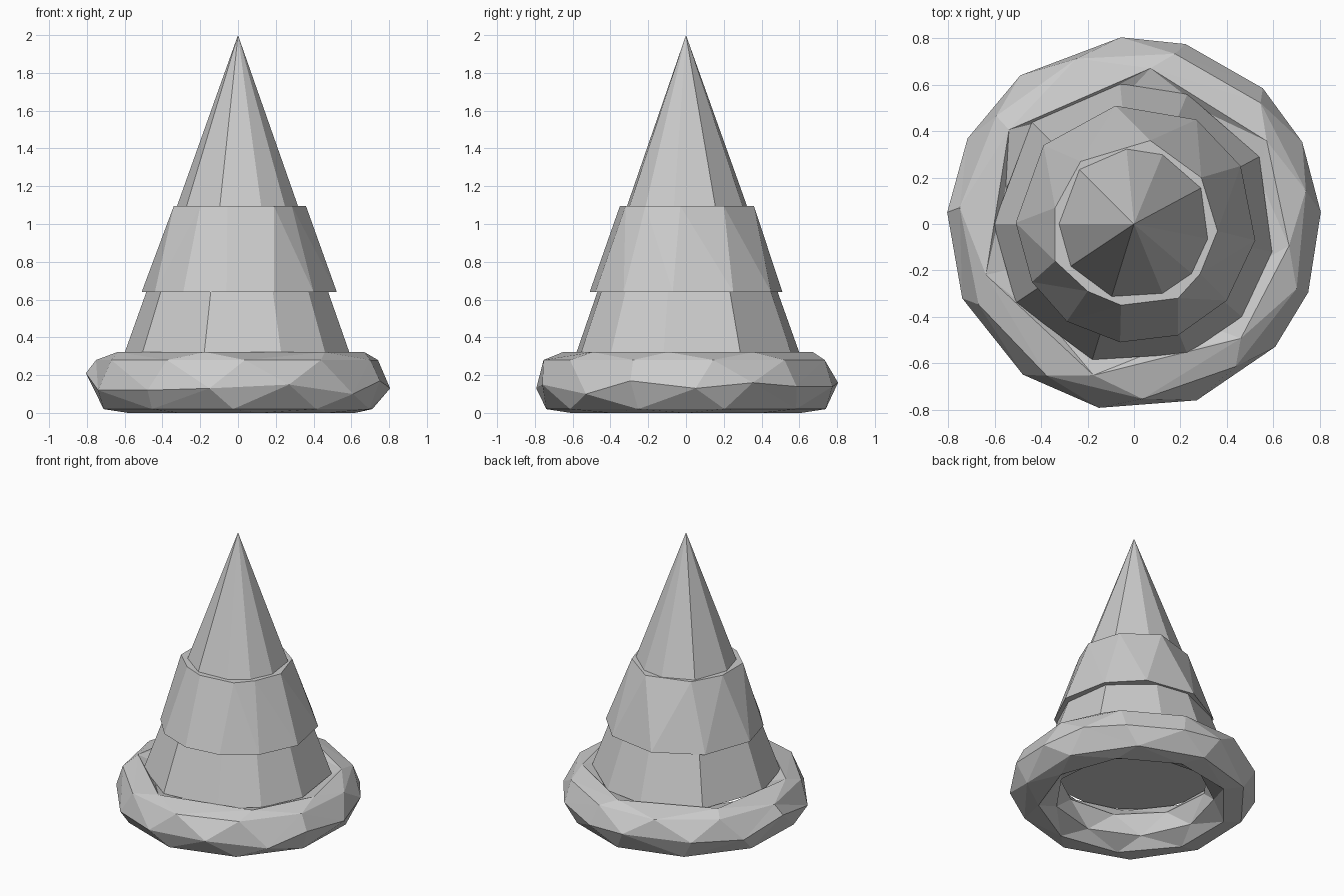
import bpy, bmesh
from math import cos, sin, radians, atan2, tau

if "Cube" in bpy.data.objects:
    bpy.data.objects.remove(bpy.data.objects["Cube"])


def polar(angles, radius, z):
    """Ring of points at given angles; z may be a value or a list."""
    zs = z if isinstance(z, list) else [z] * len(angles)
    return [(radius * cos(radians(a)), radius * sin(radians(a)), h) for a, h in zip(angles, zs)]


def even(count, offset, radius, z):
    return polar([offset + 360 * i / count for i in range(count)], radius, z)


def add_ring(bm, points):
    points = sorted(points, key=lambda p: atan2(p[1], p[0]))
    return [bm.verts.new(p) for p in points]


def stitch(bm, a, b):
    """Triangulate between two rings with differing side counts."""
    def ang(ring, k):
        v = ring[k % len(ring)].co
        return atan2(v.y, v.x) + tau * (k // len(ring))
    i = j = 0
    while i < len(a) or j < len(b):
        mid_a = ang(a, i) + ang(a, i + 1)
        mid_b = ang(b, j) + ang(b, j + 1)
        p, q = a[i % len(a)], b[j % len(b)]
        if j == len(b) or (i < len(a) and mid_a <= mid_b):
            i += 1
            bm.faces.new((p, a[i % len(a)], q))
        else:
            j += 1
            bm.faces.new((p, b[j % len(b)], q))


def finish(bm, name):
    bmesh.ops.recalc_face_normals(bm, faces=bm.faces[:])
    mesh = bpy.data.meshes.new(name)
    bm.to_mesh(mesh)
    bm.free()
    obj = bpy.data.objects.new(name, mesh)
    bpy.context.collection.objects.link(obj)


# Tall pointed crown with uneven facets and a closed base
bm = bmesh.new()
base = add_ring(bm, [(x, y, 0.305) for x, y in (
    (-.06, .605), (.23, .56), (.54, .29), (.595, -.12), (.465, -.40),
    (.23, -.56), (-.18, -.585), (-.51, -.34), (-.605, 0), (-.44, .44))])
tip = bm.verts.new((0, 0, 2))
for k, v in enumerate(base):
    bm.faces.new((v, base[(k + 1) % len(base)], tip))
bm.faces.new(base)
finish(bm, "pointed_crown")

# Flared band around the crown
bm = bmesh.new()
low = add_ring(bm, [(x, y, 0.64) for x, y in (
    (-.51, .005), (-.39, .34), (-.08, .51), (.27, .45), (.46, .25), (.523, -.07),
    (.40, -.33), (.19, -.48), (-.06, -.51), (-.29, -.42), (-.44, -.25))])
high = add_ring(bm, [(x, y, 1.095) for x, y in (
    (-.34, .07), (-.23, .27), (.07, .36), (.29, .20), (.36, -.03),
    (.285, -.215), (.19, -.32), (-.056, -.35), (-.20, -.29), (-.34, -.16))])
stitch(bm, low, high)
bm.faces.new(low)
bm.faces.new(high)
finish(bm, "crown_band")

# Rolled, faceted brim: rings around the tube, stitched in a loop
outer_angles = [94, 74, 46.5, 26, 3.6, -21.4, -41, -70.4, -100.8, -126.4, -156.6, 176.4, 152.8, 127.4]
outer_z = [.16, .14, .14, .16, .13, .17, .10, .15, .13, .12, .12, .21, .13, .15]
profile = [
    polar(outer_angles, 0.807, outer_z),
    even(11, 11, 0.755, 0.28),
    polar([143, 84, 32, -8, -47, -105, -161], 0.675, 0.322),
    even(10, 20, 0.575, 0.29),
    even(9, 5, 0.50, 0.21),
    even(9, 25, 0.52, 0.07),
    even(9, 0, 0.62, 0.0),
    even(10, 16, 0.74, 0.02),
]
bm = bmesh.new()
rings = [add_ring(bm, p) for p in profile]
for k, ring in enumerate(rings):
    stitch(bm, ring, rings[(k + 1) % len(rings)])
finish(bm, "rolled_brim")
